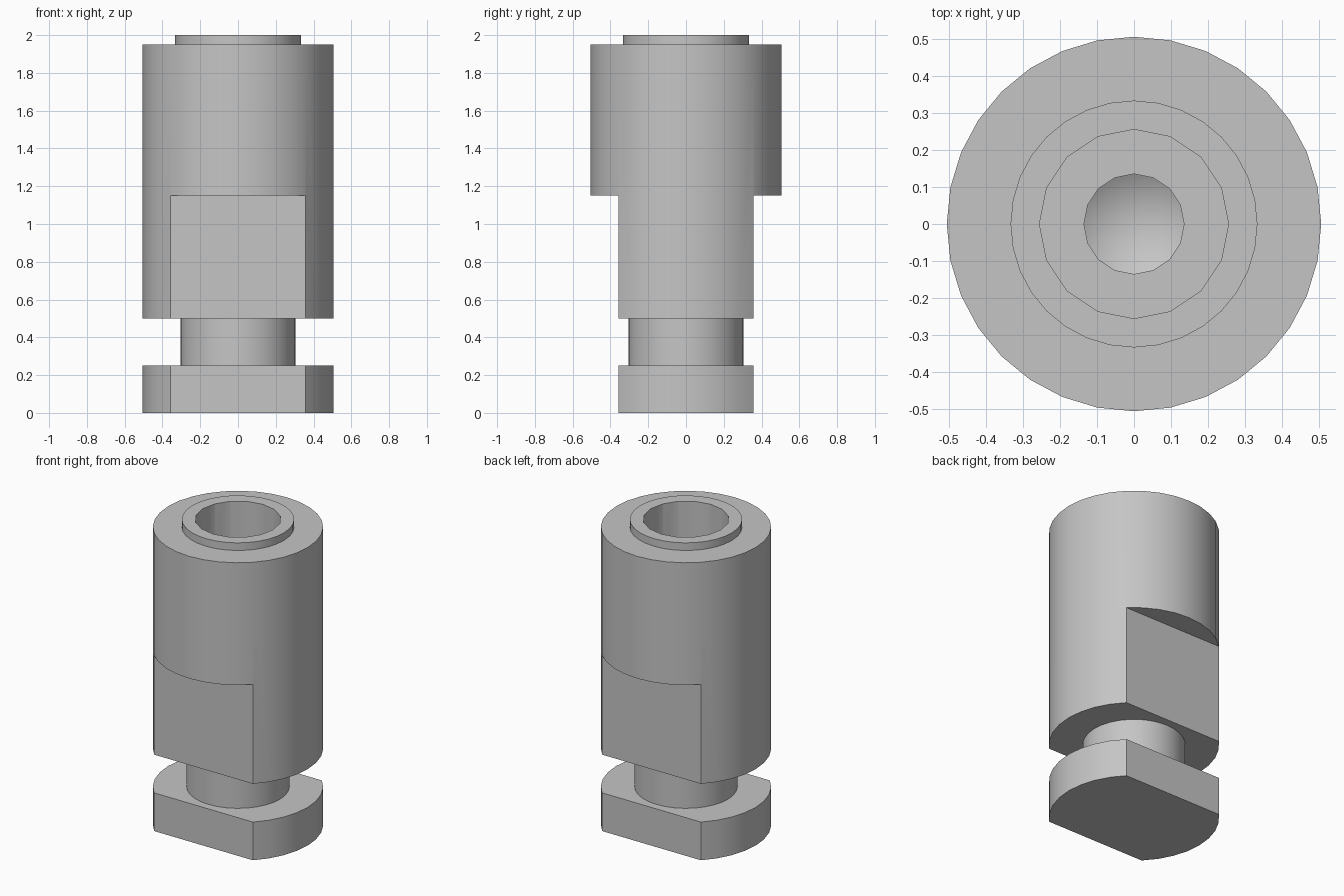
import bpy, bmesh, math
from mathutils import Matrix

cube = bpy.data.objects.get("Cube")
if cube:
    bpy.data.objects.remove(cube, do_unlink=True)

steel = bpy.data.materials.new("plain grey")
steel.use_nodes = True
grey = (0.56, 0.56, 0.56, 1)
steel.diffuse_color = grey
steel.node_tree.nodes["Principled BSDF"].inputs["Base Color"].default_value = grey


def add_object(name, bm):
    bmesh.ops.recalc_face_normals(bm, faces=bm.faces)
    mesh = bpy.data.meshes.new(name)
    bm.to_mesh(mesh)
    bm.free()
    mesh.materials.append(steel)
    obj = bpy.data.objects.new(name, mesh)
    bpy.context.collection.objects.link(obj)
    return obj


def lathe(name, profile, sides):
    """Spin (radius, height) points that begin and end on the axis."""
    bm = bmesh.new()
    verts = [bm.verts.new((0, r, z)) for r, z in profile]
    edges = [bm.edges.new(pair) for pair in zip(verts, verts[1:])]
    bmesh.ops.spin(bm, geom=verts + edges, cent=(0, 0, 0), axis=(0, 0, 1),
                   angle=math.tau, steps=sides, use_merge=True)
    bmesh.ops.remove_doubles(bm, verts=bm.verts, dist=1e-4)
    return add_object(name, bm)


def box(name, center, size):
    bm = bmesh.new()
    bmesh.ops.create_cube(bm, size=1, matrix=Matrix.LocRotScale(center, None, size))
    return add_object(name, bm)


# Turned body: foot, neck, barrel and raised collar in one piece
body = lathe("turned_body", [
    (0, 0), (0.505, 0), (0.505, 0.25), (0.305, 0.25), (0.305, 0.5),
    (0.505, 0.5), (0.505, 1.95), (0.333, 1.95), (0.333, 2), (0, 2)], 32)

# Stepped bore with a conical drill tip
cutters = [lathe("bore_cutter", [
    (0, 0.62), (0.135, 0.7), (0.135, 1.1), (0.255, 1.1), (0.255, 2.1), (0, 2.1)], 16)]

# Spanner flats, front and back, across barrel and foot
for side, y in (("front", -1), ("back", 1)):
    cutters.append(box(side + "_flat_cutter", (0, y * 0.6065, 0.525), (2, 0.5, 1.25)))

bpy.context.view_layer.objects.active = body
for cutter in cutters:
    cutter.hide_render = True
    mod = body.modifiers.new(cutter.name, "BOOLEAN")
    mod.operation = "DIFFERENCE"
    mod.solver = "EXACT"
    mod.object = cutter
    bpy.ops.object.modifier_apply(modifier=mod.name)
for cutter in cutters:
    bpy.data.objects.remove(cutter, do_unlink=True)

# Smooth round walls, crisp machined edges
for obj in bpy.context.selected_objects:
    obj.select_set(False)
body.select_set(True)
bpy.ops.object.shade_smooth_by_angle(angle=math.radians(30))
